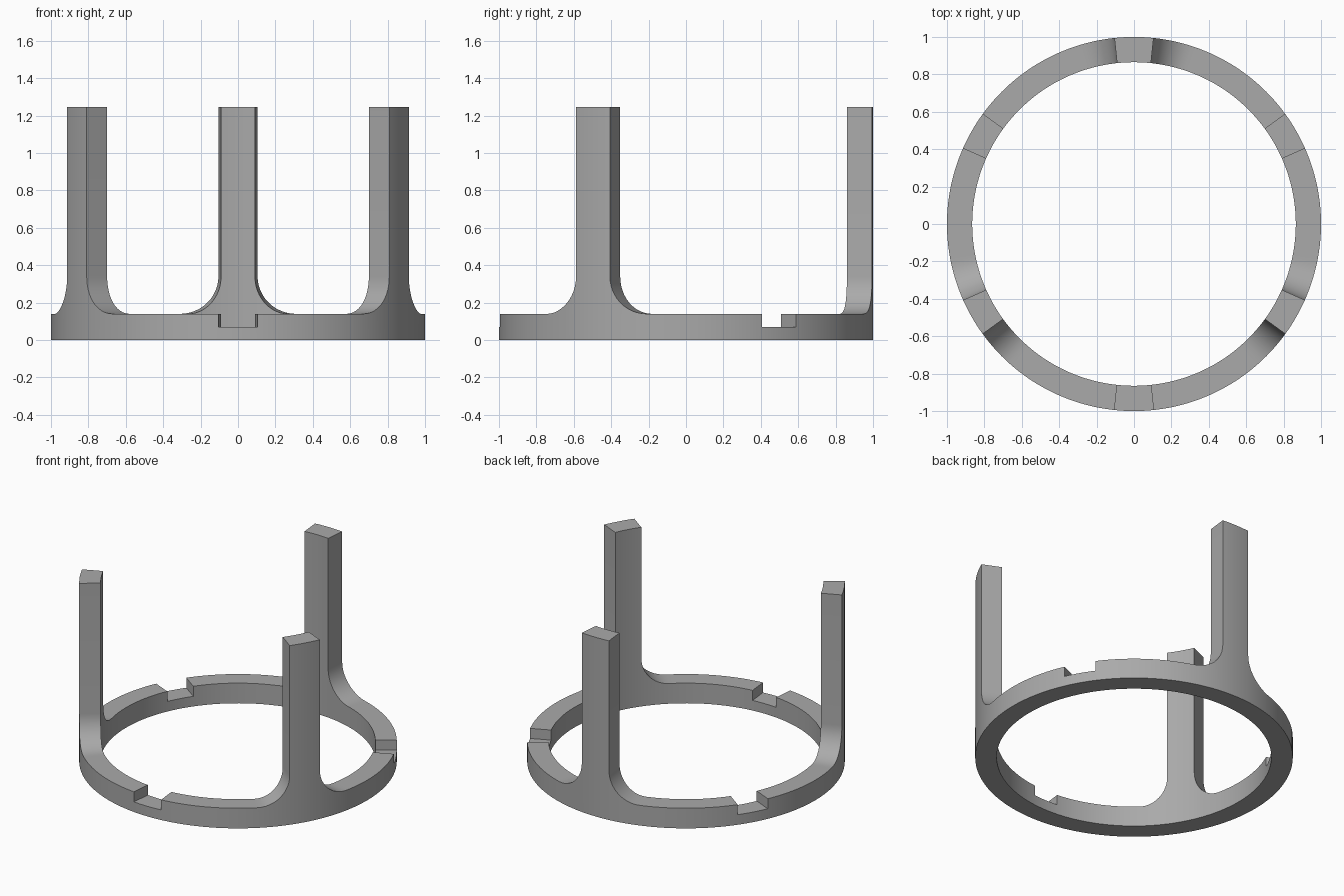
import bpy, bmesh
from math import radians, sin, cos, pi

if "Cube" in bpy.data.objects:
    bpy.data.objects.remove(bpy.data.objects["Cube"])

OUTER, INNER = 1.0, 0.865
RING_Z, NOTCH_Z, POST_Z = 0.14, 0.07, 1.245
HALF = 6.0                      # half width of posts and notches, degrees
FILLET_ANGLE, FILLET_Z = 12.0, 0.2
STEP = 1.5


def run(start, end, z):
    """Level stretch of rim from one angle to another."""
    n = round((end - start) / STEP)
    return [(start + i * STEP, z) for i in range(n + 1)]


# Rim outline from the middle of a post to the middle of a notch
half = run(0, HALF, POST_Z)
steps = 12
for i in range(steps + 1):
    t = i / steps * pi / 2
    half.append((HALF + FILLET_ANGLE * (1 - cos(t)), RING_Z + FILLET_Z * (1 - sin(t))))
half += run(HALF + FILLET_ANGLE, 60 - HALF, RING_Z)[1:]
half += run(60 - HALF, 60, NOTCH_Z)

# Mirror the half, then repeat it for the three posts
sector = [(-a, z) for a, z in reversed(half)] + half[1:]
outline = []
for centre in (90, 210, 330):
    outline += [(round((a + centre) % 360, 3), round(z, 4)) for a, z in sector[:-1]]

# Heights present at each angle, so that neighbouring walls share vertices
columns = {}
for a, z in outline:
    columns.setdefault(a, {0.0}).add(z)

bm = bmesh.new()
cache = {}


def vert(a, z, r):
    key = (a, z, r)
    if key not in cache:
        cache[key] = bm.verts.new((r * cos(radians(a)), r * sin(radians(a)), z))
    return cache[key]


for (a, za), (b, zb) in zip(outline, outline[1:] + outline[:1]):
    # Top of the rim, fillets, post sides and notch sides
    bm.faces.new([vert(a, za, OUTER), vert(b, zb, OUTER), vert(b, zb, INNER), vert(a, za, INNER)])
    if a == b:
        continue
    # Underside
    bm.faces.new([vert(a, 0.0, INNER), vert(b, 0.0, INNER), vert(b, 0.0, OUTER), vert(a, 0.0, OUTER)])
    # Outer and inner walls
    left = sorted((z for z in columns[a] if z <= za), reverse=True)
    right = sorted(z for z in columns[b] if z <= zb)
    for r in (OUTER, INNER):
        loop = [vert(a, z, r) for z in left] + [vert(b, z, r) for z in right]
        bm.faces.new(loop if r == OUTER else loop[::-1])
bmesh.ops.recalc_face_normals(bm, faces=bm.faces)

mesh = bpy.data.meshes.new("ring_with_posts")
bm.to_mesh(mesh)
bm.free()
ring = bpy.data.objects.new("ring_with_posts", mesh)
bpy.context.collection.objects.link(ring)

# Plain grey
grey = bpy.data.materials.new("plain grey")
grey.use_nodes = True
colour = (0.4, 0.4, 0.4, 1)
grey.diffuse_color = colour
grey.node_tree.nodes["Principled BSDF"].inputs["Base Color"].default_value = colour
mesh.materials.append(grey)

bpy.ops.object.select_all(action='DESELECT')
ring.select_set(True)
bpy.context.view_layer.objects.active = ring
bpy.ops.object.shade_smooth_by_angle(angle=radians(30))
